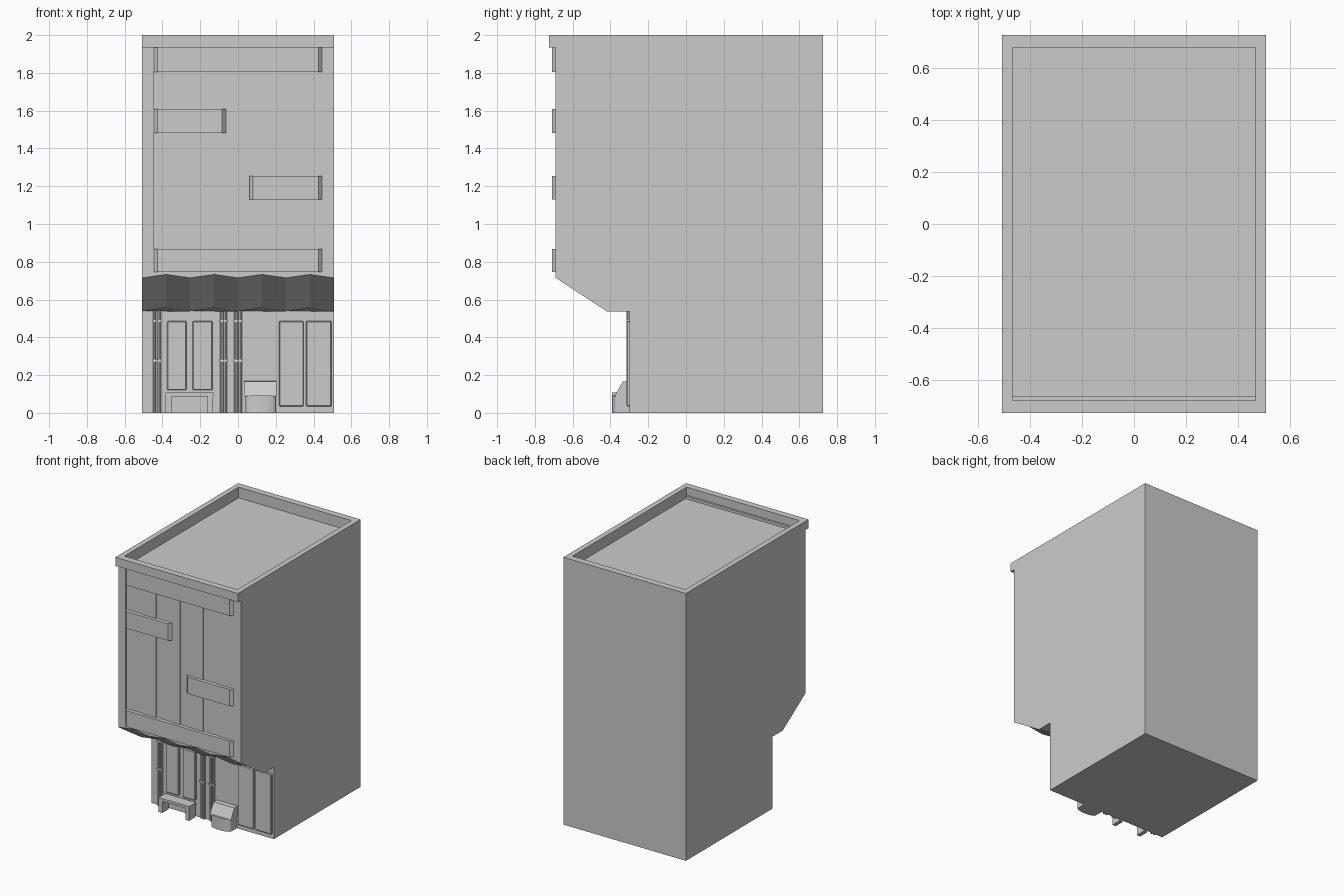
import bpy, bmesh, math

if "Cube" in bpy.data.objects:
    bpy.data.objects.remove(bpy.data.objects["Cube"])

W = 0.507   # half width
D = 0.725   # half depth


def finish(name, bm):
    bmesh.ops.recalc_face_normals(bm, faces=bm.faces[:])
    me = bpy.data.meshes.new(name)
    bm.to_mesh(me)
    bm.free()
    ob = bpy.data.objects.new(name, me)
    bpy.context.collection.objects.link(ob)
    return ob


def loft(name, rings):
    """Closed solid through a list of equal-length rings."""
    bm = bmesh.new()
    vs = [[bm.verts.new(p) for p in r] for r in rings]
    n = len(vs[0])
    for a, b in zip(vs, vs[1:]):
        for i in range(n):
            bm.faces.new((a[i], a[(i + 1) % n], b[(i + 1) % n], b[i]))
    bm.faces.new(vs[0])
    bm.faces.new(vs[-1])
    return finish(name, bm)


def extrude_x(name, profile, x0, x1):
    return loft(name, [[(x, y, z) for y, z in profile] for x in (x0, x1)])


def box(name, x0, x1, y0, y1, z0, z1):
    return extrude_x(name, [(y0, z0), (y1, z0), (y1, z1), (y0, z1)], x0, x1)


def board(name, x0, x1, z0, z1, y0=-0.71, y1=-0.67, slant=0.02):
    """Board with slanted ends."""
    outline = [(x0, y1), (x0, -0.69), (x0 + slant, y0), (x1 - slant, y0), (x1, -0.69), (x1, y1)]
    return loft(name, [[(x, y, z) for x, y in outline] for z in (z0, z1)])


def rod(name, x, y, r, z0, z1):
    bm = bmesh.new()
    bmesh.ops.create_cone(bm, cap_ends=True, segments=8, radius1=r, radius2=r, depth=z1 - z0)
    bmesh.ops.translate(bm, verts=bm.verts, vec=(x, y, (z0 + z1) / 2))
    return finish(name, bm)


# Main building with overhanging upper storey
extrude_x("building_body", [(D, 0), (-0.30, 0), (-0.30, 0.56), (-0.42, 0.56), (-0.67, 0.73),
                            (-0.67, 1.92), (D, 1.92)], -W, W)

# Roof parapet
box("parapet_front", -W, W, -D, -0.675, 1.935, 2)
box("parapet_back", -W, W, 0.675, D, 1.91, 2)
for s, side in ((-1, "left"), (1, "right")):
    a, b = sorted((s * 0.467, s * W))
    box("parapet_" + side, a, b, -0.675, 0.675, 1.91, 2)
    # Facade corner posts
    a, b = sorted((s * 0.446, s * W))
    box("corner_post_" + side, a, b, -0.69, -0.66, 0.745, 1.94)

# Upright planks, alternating depth
seams = [-0.446, -0.315, -0.196, -0.064, 0, 0.06, 0.19, 0.312, 0.446]
for i, (a, b) in enumerate(zip(seams, seams[1:])):
    box("upright_plank", a, b, -0.687 if i % 2 else -0.681, -0.66, 0.745, 1.94)

# Cross boards
board("bottom_board", -0.446, 0.446, 0.747, 0.868)
board("top_board", -0.446, 0.446, 1.805, 1.935)
board("left_board", -0.446, -0.064, 1.483, 1.61)
board("right_board", 0.06, 0.446, 1.13, 1.255)

# Wavy awning under the overhang
rings = []
for i in range(9):
    o = 0.018 * (i % 2)
    x = -W + 2 * W * i / 8
    rings.append([(x, y, z) for y, z in
                  ((-0.295, 0.538), (-0.42, 0.538 + o), (-0.69, 0.715 + o),
                   (-0.69, 0.747), (-0.66, 0.747), (-0.41, 0.58), (-0.295, 0.58))])
loft("wavy_awning", rings)

# Shop windows and door panels
for x0, x1, z0 in ((-0.375, -0.272, 0.12), (-0.24, -0.135, 0.12),
                   (0.217, 0.348, 0.035), (0.36, 0.496, 0.035)):
    p = box("shop_panel", x0, x1, -0.315, -0.29, z0, 0.487)
    m = p.modifiers.new("edge", 'BEVEL')
    m.width = 0.005

# Drain pipes with joint rings
for x in (-0.442, -0.416, -0.087, -0.067, -0.012, 0.012):
    rod("drain_pipe", x, -0.306, 0.009, 0, 0.545)
for x in (-0.429, -0.077, 0):
    for z in (0.27, 0.48):
        box("pipe_clamp", x - 0.024, x + 0.024, -0.316, -0.295, z, z + 0.012)

# Bench
box("bench_seat", -0.385, -0.13, -0.392, -0.31, 0.088, 0.108)
for x in (-0.383, -0.162):
    box("bench_leg", x, x + 0.03, -0.39, -0.315, 0, 0.09)

# Litter bin: rounded base with a sloping lid
arc = [(0.12 + 0.08 * math.cos(t), -0.365 - 0.027 * math.sin(t))
       for t in (math.pi * k / 10 for k in range(11))]
outline = [(0.2, -0.295)] + arc + [(0.04, -0.295)]
loft("bin_base", [[(x, y, z) for x, y in outline] for z in (0, 0.092)])
extrude_x("bin_lid", [(-0.295, 0.088), (-0.378, 0.088), (-0.372, 0.1), (-0.335, 0.165), (-0.295, 0.168)],
          0.032, 0.205)
